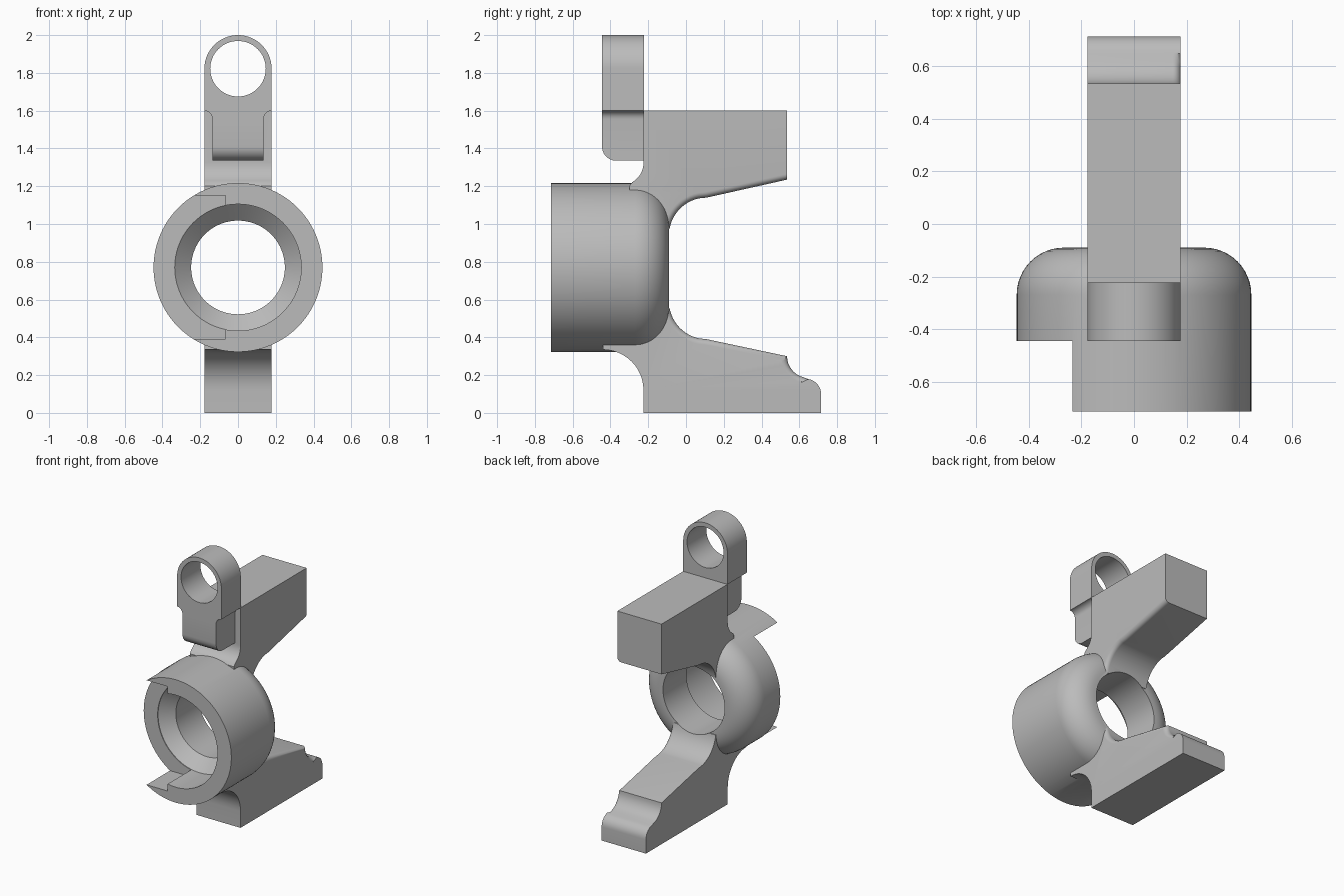
import bpy, bmesh, math
from mathutils import Matrix, Vector

if "Cube" in bpy.data.objects:
    bpy.data.objects.remove(bpy.data.objects["Cube"])

grey = bpy.data.materials.new("plain grey")
grey.use_nodes = True
grey.diffuse_color = (0.5, 0.5, 0.5, 1)
grey.node_tree.nodes["Principled BSDF"].inputs["Base Color"].default_value = (0.5, 0.5, 0.5, 1)

HALF = 0.178          # half width of the arms
AXIS = 0.77           # height of the socket axis


def arc(cx, cz, r, start, end, n=12):
    """Points on a circular arc, angles in degrees."""
    angles = [math.radians(start + (end - start) * i / n) for i in range(n + 1)]
    return [(cx + r * math.cos(a), cz + r * math.sin(a)) for a in angles]


def finish(bm, name):
    bmesh.ops.recalc_face_normals(bm, faces=bm.faces)
    mesh = bpy.data.meshes.new(name)
    bm.to_mesh(mesh)
    bm.free()
    obj = bpy.data.objects.new(name, mesh)
    bpy.context.collection.objects.link(obj)
    mesh.materials.append(grey)
    return obj


def extrude(name, points, place, offset, bevel=None, radius=0.03):
    """Extrude a closed outline; optionally round the edges picked by a rule."""
    bm = bmesh.new()
    face = bm.faces.new([bm.verts.new(place(p)) for p in points])
    new = bmesh.ops.extrude_face_region(bm, geom=[face])["geom"]
    bmesh.ops.translate(bm, vec=offset, verts=[v for v in new if isinstance(v, bmesh.types.BMVert)])
    if bevel:
        edges = [e for e in bm.edges if all(bevel(v.co) for v in e.verts)]
        bmesh.ops.bevel(bm, geom=edges, offset=radius, segments=6, profile=0.5, affect='EDGES')
    return finish(bm, name)


def side_plate(name, points, bevel=None):
    return extrude(name, points, lambda p: (-HALF, p[0], p[1]), (2 * HALF, 0, 0), bevel)


def front_plate(name, points, y0, y1, bevel=None, radius=0.03):
    return extrude(name, points, lambda p: (p[0], y0, p[1]), (0, y1 - y0, 0), bevel, radius)


def revolve(name, profile, steps=96):
    """Revolve (radius, y) points about the socket axis."""
    bm = bmesh.new()
    rings = []
    for i in range(steps):
        a = 2 * math.pi * i / steps
        rings.append([bm.verts.new((r * math.cos(a), y, AXIS + r * math.sin(a))) for r, y in profile])
    for i, ring in enumerate(rings):
        nxt = rings[(i + 1) % steps]
        for j in range(len(profile) - 1):
            bm.faces.new((ring[j], ring[j + 1], nxt[j + 1], nxt[j]))
    bm.faces.new([ring[0] for ring in rings])
    bm.faces.new([ring[-1] for ring in rings])
    return finish(bm, name)


def combine(target, other, operation):
    mod = target.modifiers.new(operation.lower(), 'BOOLEAN')
    mod.operation, mod.object, mod.solver = operation, other, 'EXACT'
    bpy.context.view_layer.objects.active = target
    bpy.ops.object.modifier_apply(modifier=mod.name)
    bpy.data.objects.remove(other)


# Socket: a drum with a rounded rear rim
body = revolve("socket_bracket", [(0.447, -0.715)] + arc(0.267, -0.27, 0.18, 0, 90))

# Upper arm: block with a sloping underside flowing into the socket
upper = ([(-0.225, 1.6), (0.535, 1.6), (0.535, 1.235), (0.11, 1.14)]
         + arc(0.11, 0.94, 0.2, 102, 170)
         + [(-0.12, 0.97), (-0.3, 1.1), (-0.3, 1.2)]
         + arc(-0.345, 1.325, 0.12, -60, 0, 8))
upper_arm = side_plate("upper_arm", upper,
                       lambda c: c.x > 0.1 and -0.09 < c.y and c.z < 1.24)

# Lower arm: foot with a stepped toe and a curved heel under the socket
lower = ([(-0.225, 0), (0.715, 0)] + arc(0.635, 0.1, 0.08, 0, 80, 8)
         + arc(0.65, 0.3, 0.115, 255, 180, 8)
         + [(0.11, 0.39)] + arc(0.11, 0.59, 0.2, 258, 190)
         + [(-0.12, 0.57), (-0.44, 0.42)]
         + arc(-0.44, 0.12, 0.215, 90, 0))
lower_arm = side_plate("lower_arm", lower,
                       lambda c: c.x > 0.1 and -0.09 < c.y < 0.65 and c.z > 0.17)

# Eyelet post: round head on a narrower neck with a rounded lower front edge
right = [(0.135, 1.335)] + arc(0.18, 1.555, 0.045, 180, 90, 6)[:-1] + [(HALF, 1.6)]
outline = right + arc(0, 1.822, HALF, 0, 180, 40) + [(-x, z) for x, z in reversed(right)]
post = front_plate("eyelet_post", outline, -0.445, -0.222,
                   lambda c: c.y < -0.4 and c.z < 1.34, 0.075)

for part in (upper_arm, lower_arm, post):
    combine(body, part, 'UNION')

# Stepped socket bore, eyelet hole and the side notch of the socket
bore = revolve("bore_cutter", [(0.335, -0.8), (0.335, -0.44), (0.248, -0.36), (0.248, 0.08)])
eyelet = front_plate("eyelet_cutter", arc(0, 1.822, 0.147, 0, 360, 64)[:-1], -0.6, 0)
notch = front_plate("notch_cutter", [(-0.6, 0.39), (-0.065, 0.39), (-0.065, 1.15), (-0.6, 1.15)],
                    -0.9, -0.445)
for cutter in (bore, eyelet, notch):
    combine(body, cutter, 'DIFFERENCE')

# Smooth shading with crisp edges
bpy.ops.object.select_all(action='DESELECT')
body.select_set(True)
bpy.context.view_layer.objects.active = body
bpy.ops.object.shade_smooth_by_angle(angle=math.radians(30))
